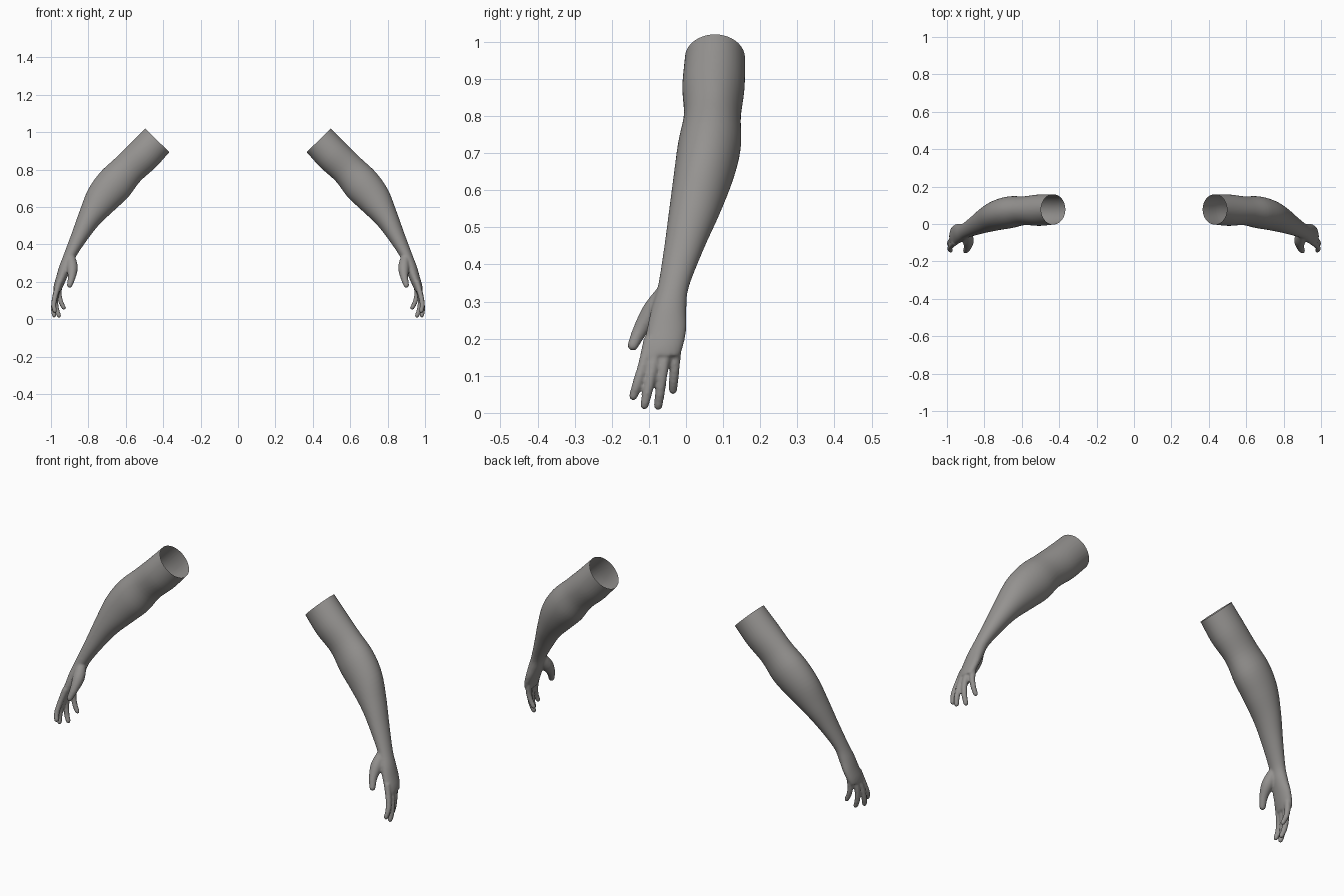
import bpy, bmesh, math
from mathutils import Vector

if "Cube" in bpy.data.objects:
    bpy.data.objects.remove(bpy.data.objects["Cube"])

grey = bpy.data.materials.new("warm grey")
grey.diffuse_color = (0.30, 0.29, 0.28, 1)
grey.use_nodes = True
grey.node_tree.nodes["Principled BSDF"].inputs["Base Color"].default_value = grey.diffuse_color


def spline(rows, steps):
    """Catmull-Rom interpolation through equal-length number rows."""
    out = []
    for i in range(len(rows) - 1):
        a, b, c, d = (rows[max(0, min(len(rows) - 1, i + k))] for k in (-1, 0, 1, 2))
        for s in range(steps):
            t = s / steps
            out.append([0.5 * (2 * q + (r - p) * t + (2 * p - 5 * q + 4 * r - w) * t * t
                               + (3 * q - p - 3 * r + w) * t ** 3)
                        for p, q, r, w in zip(a, b, c, d)])
    return out + [list(rows[-1])]


def skin(bm, rings):
    """Bridge the rings into a closed tube."""
    loops = [[bm.verts.new(p) for p in ring] for ring in rings]
    n = len(loops[0])
    for lo, hi in zip(loops, loops[1:]):
        for i in range(n):
            bm.faces.new((lo[i], lo[(i + 1) % n], hi[(i + 1) % n], hi[i]))
    bm.faces.new(loops[0][::-1])
    bm.faces.new(loops[-1])


# Arm stations: outer x, z, inner x, z, centre y, half depth in y
ARM = [(.469, 1.048, .339, .921, .078, .080), (.497, 1.02, .367, .893, .078, .081),
       (.57, .945, .44, .812, .074, .084), (.655, .862, .522, .738, .071, .077),
       (.737, .785, .585, .655, .063, .085), (.802, .692, .655, .588, .048, .081),
       (.848, .575, .738, .510, .023, .069), (.889, .460, .802, .430, -.005, .054),
       (.932, .345, .866, .335, -.034, .042), (.955, .285, .890, .275, -.046, .047),
       (.971, .230, .913, .225, -.052, .053), (.984, .185, .933, .180, -.060, .053),
       (.988, .155, .948, .150, -.067, .049)]

# Finger paths: x, y, z, radius
DIGITS = [
    [(.893, -.055, .325, .025), (.886, -.088, .275, .030), (.889, -.122, .225, .021), (.9, -.143, .182, .015)],
    [(.955, -.097, .20, .017), (.976, -.115, .13, .0145), (.985, -.131, .08, .0135), (.980, -.142, .045, .012)],
    [(.962, -.078, .18, .017), (.981, -.092, .11, .0145), (.987, -.104, .055, .0135), (.983, -.112, .021, .012)],
    [(.962, -.053, .175, .017), (.975, -.063, .11, .0145), (.970, -.070, .055, .0135), (.957, -.075, .019, .012)],
    [(.955, -.027, .18, .016), (.956, -.030, .13, .014), (.946, -.033, .09, .013), (.931, -.035, .061, .0115)],
]

bm = bmesh.new()

# Forearm, wrist and palm
rings = []
for ox, oz, ix, iz, cy, hy in spline(ARM, 5):
    c = Vector(((ox + ix) / 2, cy, (oz + iz) / 2))
    u = Vector(((ox - ix) / 2, 0, (oz - iz) / 2))
    rings.append([c + u * math.cos(a) + Vector((0, hy * math.sin(a), 0))
                  for a in (math.tau * k / 40 for k in range(40))])
skin(bm, rings)

# Thumb and fingers with rounded tips
for path in DIGITS:
    pts = spline(path, 5)
    tip, r = Vector(pts[-1][:3]), pts[-1][3]
    d = (tip - Vector(pts[-2][:3])).normalized()
    for a in (.4, .8, 1.2, 1.45):
        pts.append([*(tip + d * r * math.sin(a)), r * math.cos(a)])
    rings = []
    for i, p in enumerate(pts):
        t = Vector(pts[min(i + 1, len(pts) - 1)][:3]) - Vector(pts[max(i - 1, 0)][:3])
        u = t.cross(Vector((0, 1, 0))).normalized()
        v = t.cross(u).normalized()
        rings.append([Vector(p[:3]) + (u * math.cos(a) + v * math.sin(a)) * p[3]
                      for a in (math.tau * k / 14 for k in range(14))])
    skin(bm, rings)

bmesh.ops.recalc_face_normals(bm, faces=bm.faces)
mesh = bpy.data.meshes.new("right_arm")
bm.to_mesh(mesh)
bm.free()
arm = bpy.data.objects.new("right_arm", mesh)
bpy.context.collection.objects.link(arm)
bpy.context.view_layer.objects.active = arm
arm.select_set(True)

# Fuse the parts into one skin and soften the joins
fuse = arm.modifiers.new("fuse", 'REMESH')
fuse.mode = 'VOXEL'
fuse.voxel_size = 0.005
soft = arm.modifiers.new("soften", 'SMOOTH')
soft.factor = 0.5
soft.iterations = 6
for name in ("fuse", "soften"):
    bpy.ops.object.modifier_apply(modifier=name)

# Cut the upper arm open
bm = bmesh.new()
bm.from_mesh(arm.data)
bmesh.ops.bisect_plane(bm, geom=bm.verts[:] + bm.edges[:] + bm.faces[:],
                       plane_co=(.432, .078, .9565), plane_no=(-.699, 0, .715), clear_outer=True)
bm.to_mesh(arm.data)
bm.free()
arm.data.materials.clear()
arm.data.materials.append(grey)
arm.data.shade_smooth()

# Mirrored left arm
left = arm.copy()
left.data = arm.data.copy()
left.name = left.data.name = "left_arm"
bpy.context.collection.objects.link(left)
bm = bmesh.new()
bm.from_mesh(left.data)
for v in bm.verts:
    v.co.x = -v.co.x
bmesh.ops.reverse_faces(bm, faces=bm.faces)
bm.to_mesh(left.data)
bm.free()
